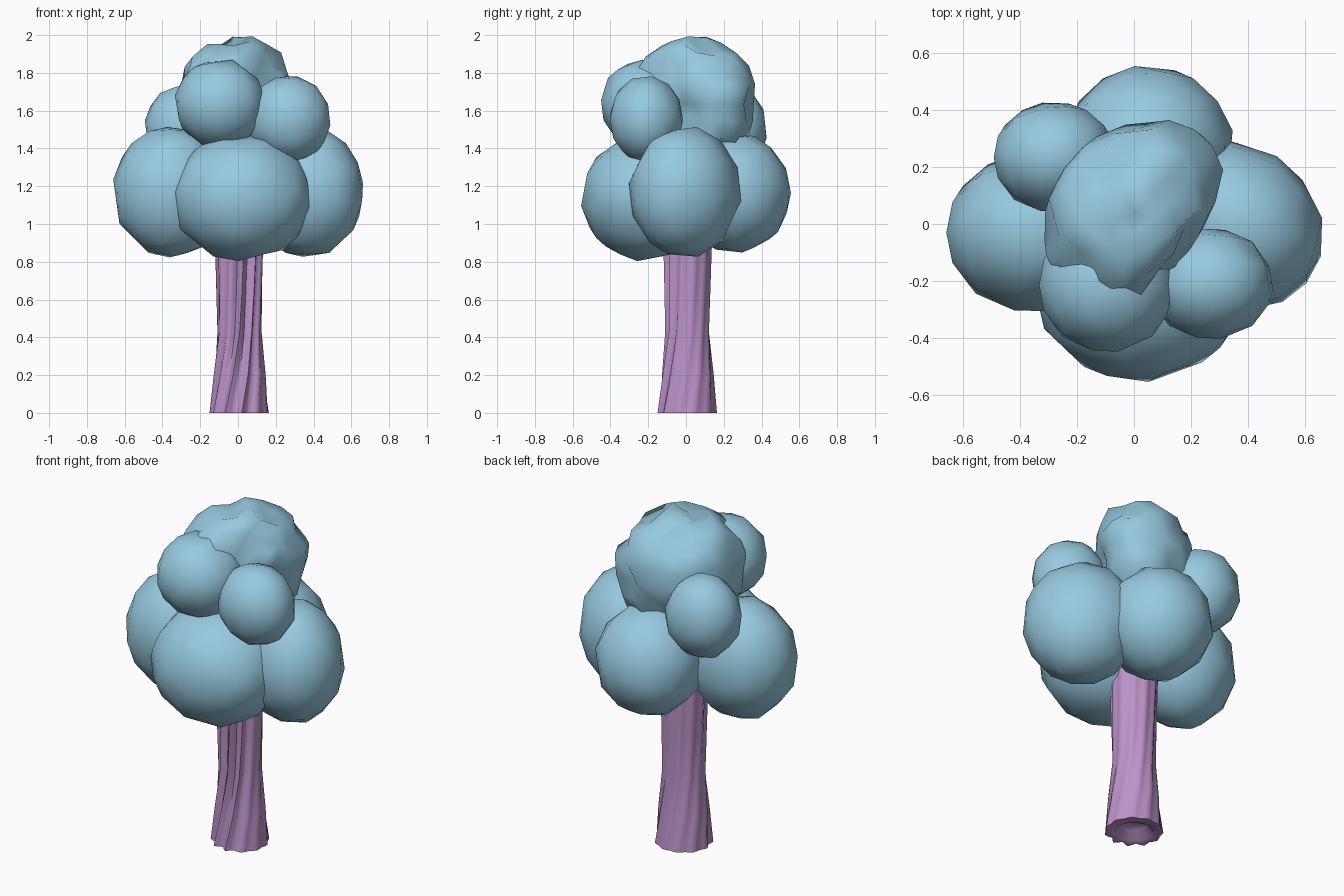
import bpy, bmesh, math
from mathutils import Vector, Matrix, noise

cube = bpy.data.objects.get("Cube")
if cube:
    bpy.data.objects.remove(cube, do_unlink=True)


def make_material(name, colour):
    mat = bpy.data.materials.new(name)
    mat.use_nodes = True
    mat.diffuse_color = (*colour, 1)
    mat.node_tree.nodes["Principled BSDF"].inputs["Base Color"].default_value = (*colour, 1)
    return mat


leaf_blue = make_material("leaf blue", (0.31, 0.59, 0.74))
bark_mauve = make_material("bark mauve", (0.50, 0.29, 0.58))


def finish(name, bm, mat, smooth_angle):
    mesh = bpy.data.meshes.new(name)
    bmesh.ops.recalc_face_normals(bm, faces=bm.faces)
    bm.to_mesh(mesh)
    bm.free()
    mesh.materials.append(mat)
    obj = bpy.data.objects.new(name, mesh)
    bpy.context.collection.objects.link(obj)
    bpy.ops.object.select_all(action="DESELECT")
    obj.select_set(True)
    bpy.context.view_layer.objects.active = obj
    bpy.ops.object.shade_smooth_by_angle(angle=math.radians(smooth_angle))
    return obj


def leaf_ball(name, centre, radii, spin=0):
    bm = bmesh.new()
    bmesh.ops.create_icosphere(bm, subdivisions=3, radius=1.02)
    turn = Matrix.Rotation(math.radians(spin), 3, "Z")
    for v in bm.verts:
        v.co = Vector(centre) + turn @ Vector([c * r for c, r in zip(v.co, radii)])
    obj = finish(name, bm, leaf_blue, 80)
    # Fewer, uneven facets give the slightly angular outline
    obj.modifiers.new("facets", "DECIMATE").ratio = 0.35


# Four large lower clumps
leaf_ball("front_lower_foliage", (0.02, -0.215, 1.14), (0.365, 0.33, 0.33))
leaf_ball("left_lower_foliage", (0.365, -0.005, 1.17), (0.31, 0.27, 0.34), -40)
leaf_ball("right_lower_foliage", (-0.35, -0.03, 1.17), (0.305, 0.275, 0.34))
leaf_ball("back_lower_foliage", (0.05, 0.26, 1.165), (0.295, 0.29, 0.31))

# Three smaller middle clumps
leaf_ball("front_middle_foliage", (-0.095, -0.215, 1.637), (0.235, 0.23, 0.23))
leaf_ball("left_middle_foliage", (0.27, -0.21, 1.555), (0.215, 0.19, 0.225))
leaf_ball("back_middle_foliage", (-0.28, 0.235, 1.50), (0.21, 0.19, 0.235))

# Crumpled crown: a diagonal oval with deep folds and a hollow under its brow
bm = bmesh.new()
bmesh.ops.create_icosphere(bm, subdivisions=3, radius=1)
hollow = Vector((0.8, -0.5, -0.15)).normalized()
turn = Matrix.Rotation(math.radians(48), 3, "Z")
for v in bm.verts:
    d = turn @ v.co.normalized()
    p = turn @ Vector((v.co.x * 0.355, v.co.y * 0.29, v.co.z * 0.37))
    shoulder = 1 + 0.06 * math.exp(-((d.z - 0.4) / 0.3) ** 2)
    fold = noise.noise(Vector((d.x * 4.2, d.y * 2.4, d.z * 2.4)))
    dent = 0.55 * max(0, d.dot(hollow) - 0.5)
    v.co = p * (shoulder - 0.4 * max(0, fold) - dent) + Vector((0.005, 0.04, 1.635))
finish("crown_foliage", bm, leaf_blue, 150)

# Trunk: fluted rings that twist upwards, folds deepest at the front
bm = bmesh.new()
FLUTES = 11
SIDES = FLUTES * 4


def trunk_ring(z, radius, twist, groove):
    ring = []
    for i in range(SIDES):
        a = math.tau * i / SIDES
        depth = groove * max(0.3, -math.sin(a))
        r = radius * (1 - depth * (0.5 - 0.5 * math.cos(FLUTES * a)))
        ring.append(bm.verts.new((0.008 + r * math.cos(a + twist),
                                  0.008 + r * math.sin(a + twist), z)))
    return ring


# Hollow underside first, then the outer wall
levels = [(0.05, 0.07, -0.35, 0), (0, 0.10, -0.35, 0), (0, 0.159, -0.35, 0.22),
          (0.2, 0.139, -0.1, 0.26), (0.43, 0.118, 0.15, 0.28),
          (0.65, 0.123, 0.25, 0.28), (1.0, 0.133, 0.35, 0.28)]
rings = [trunk_ring(*level) for level in levels]
for low, high in zip(rings, rings[1:]):
    for i in range(SIDES):
        j = (i + 1) % SIDES
        bm.faces.new((low[i], low[j], high[j], high[i]))
bm.faces.new(rings[0])
bm.faces.new(rings[-1])
finish("trunk", bm, bark_mauve, 85)
